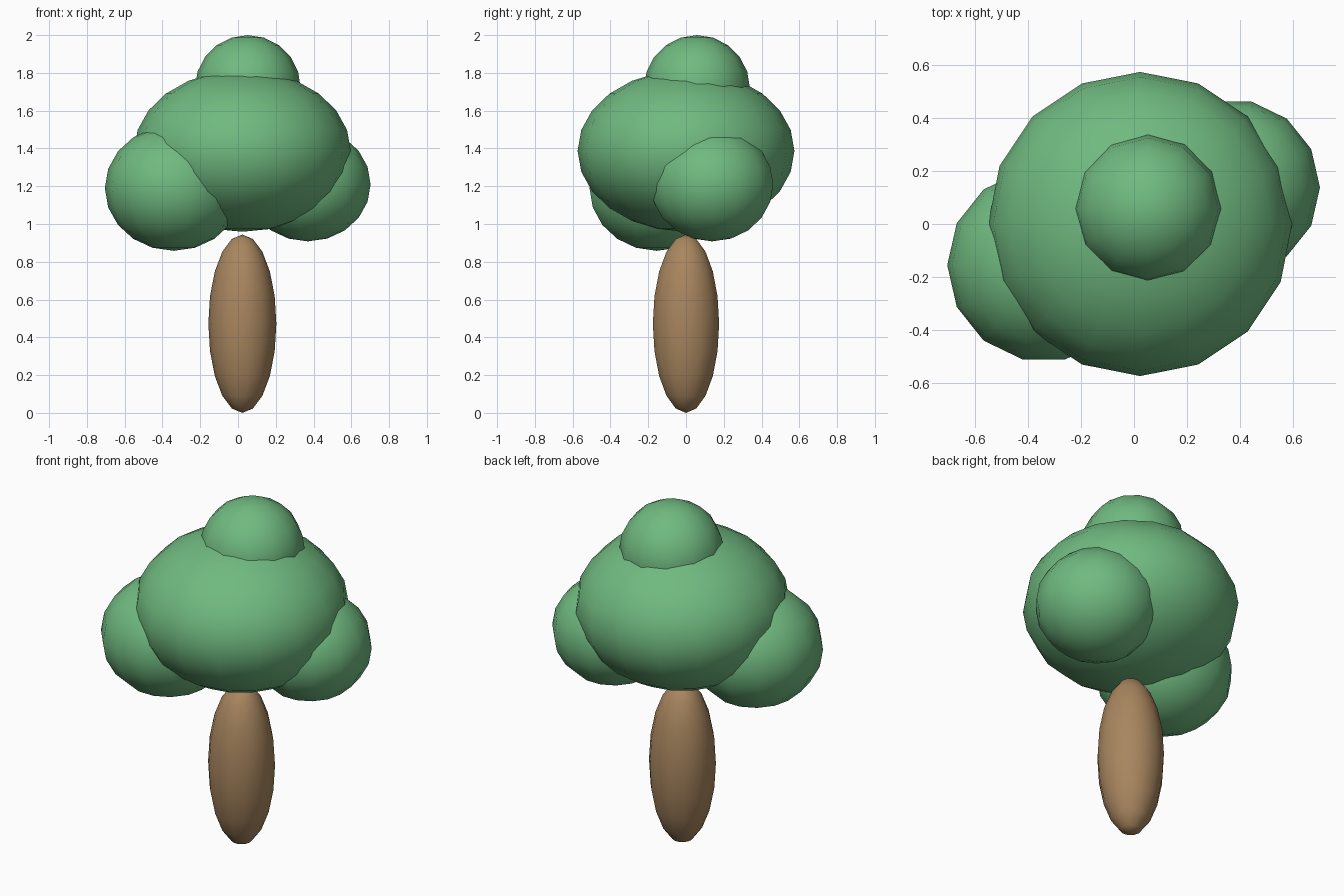
import bpy
import bmesh
from math import pi, sin, cos
from mathutils import Matrix

default_cube = bpy.data.objects.get("Cube")
if default_cube:
    bpy.data.objects.remove(default_cube, do_unlink=True)


def make_material(name, rgb):
    mat = bpy.data.materials.new(name)
    mat.use_nodes = True
    colour = (*rgb, 1.0)
    mat.diffuse_color = colour
    bsdf = mat.node_tree.nodes["Principled BSDF"]
    bsdf.inputs["Base Color"].default_value = colour
    bsdf.inputs["Roughness"].default_value = 0.9
    return mat


def ellipsoid(name, centre, radii, segments, rings, mat):
    """Spin a half circle about z, starting on +x, then stretch it."""
    bm = bmesh.new()
    arc = []
    for i in range(rings + 1):
        a = pi * i / rings
        arc.append(bm.verts.new((sin(a), 0, cos(a))))
    edges = [bm.edges.new(pair) for pair in zip(arc, arc[1:])]
    bmesh.ops.spin(bm, geom=arc + edges, cent=(0, 0, 0), axis=(0, 0, 1),
                   angle=2 * pi, steps=segments, use_merge=False)
    bmesh.ops.remove_doubles(bm, verts=bm.verts[:], dist=0.001)
    bm.transform(Matrix.Diagonal((*radii, 1)))
    bmesh.ops.recalc_face_normals(bm, faces=bm.faces[:])
    for face in bm.faces:
        face.smooth = True
    mesh = bpy.data.meshes.new(name)
    bm.to_mesh(mesh)
    bm.free()
    mesh.materials.append(mat)
    obj = bpy.data.objects.new(name, mesh)
    obj.location = centre
    bpy.context.collection.objects.link(obj)
    return obj


bark = make_material("bark brown", (0.392, 0.238, 0.114))
leaf = make_material("leaf green", (0.162, 0.491, 0.216))

# Trunk
ellipsoid("trunk", (0.023, 0, 0.472), (0.18, 0.18, 0.472), 14, 10, bark)

# Crown: large middle, small top and two low side clumps
ellipsoid("main_foliage", (0.023, 0, 1.387), (0.574, 0.574, 0.428), 16, 12, leaf)
ellipsoid("top_foliage", (0.052, 0.058, 1.72), (0.28, 0.28, 0.28), 12, 10, leaf)
ellipsoid("right_foliage", (-0.34, -0.155, 1.19), (0.365, 0.365, 0.332), 14, 10, leaf)
ellipsoid("left_foliage", (0.37, 0.138, 1.21), (0.332, 0.332, 0.302), 14, 10, leaf)
